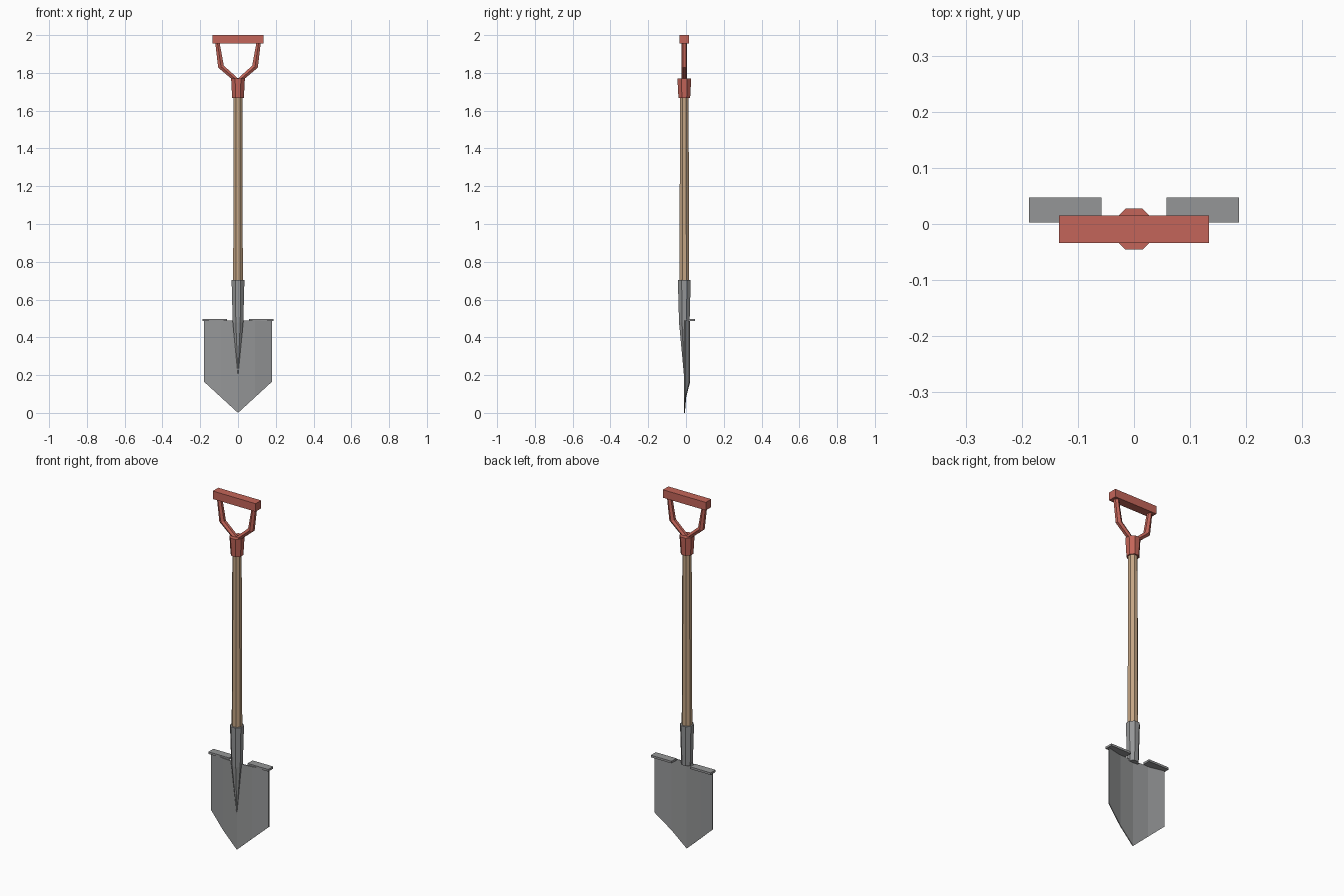
import bpy, bmesh
from math import sin, cos, pi
from mathutils import Vector

cube = bpy.data.objects.get("Cube")
if cube:
    bpy.data.objects.remove(cube)


def material(name, rgb):
    m = bpy.data.materials.new(name)
    m.use_nodes = True
    m.diffuse_color = (*rgb, 1)
    m.node_tree.nodes["Principled BSDF"].inputs["Base Color"].default_value = (*rgb, 1)
    return m


red = material("red paint", (0.55, 0.13, 0.10))
steel = material("grey steel", (0.30, 0.305, 0.31))
wood = material("light wood", (0.55, 0.375, 0.23))
AXIS_Y = -0.009


def loft(name, rings, mat):
    """Skin a closed, capped solid through rings of equal size."""
    bm = bmesh.new()
    loops = [[bm.verts.new(p) for p in ring] for ring in rings]
    n = len(loops[0])
    for a, b in zip(loops, loops[1:]):
        for i in range(n):
            j = (i + 1) % n
            bm.faces.new((a[i], a[j], b[j], b[i]))
    bm.faces.new(loops[0])
    bm.faces.new(loops[-1])
    bmesh.ops.remove_doubles(bm, verts=bm.verts, dist=0.0001)
    bmesh.ops.recalc_face_normals(bm, faces=bm.faces)
    mesh = bpy.data.meshes.new(name)
    bm.to_mesh(mesh)
    bm.free()
    mesh.materials.append(mat)
    obj = bpy.data.objects.new(name, mesh)
    bpy.context.collection.objects.link(obj)
    return obj


def octagon(apothem, z):
    r = apothem / cos(pi / 8)
    angles = [(i + 0.5) * pi / 4 for i in range(8)]
    return [(r * cos(a), AXIS_Y + r * sin(a), z) for a in angles]


def box(name, x, y, z, mat):
    rings = [[(px, y[0], z[0]), (px, y[0], z[1]), (px, y[1], z[1]), (px, y[1], z[0])]
             for px in x]
    return loft(name, rings, mat)


# Shaft and its two sockets
loft("shaft", [octagon(0.026, 0.6), octagon(0.0225, 1.72)], wood)
loft("blade_socket", [octagon(0.028, 0.479), octagon(0.034, 0.703)], steel)
loft("handle_socket", [octagon(0.031, 1.668), octagon(0.0365, 1.77)], red)

# Blade: faceted curve across, pointed at the bottom
blade = []
for k in range(-2, 3):
    t = k / 2
    x, y, low, top = 0.18 * t, -0.011 + 0.028 * t * t, 0.165 * abs(t), 0.49
    blade.append([(x, y, low), (x, y, top), (x, y + 0.005, top), (x, y + 0.005, low)])
loft("blade", blade, steel)

# Tapered rib running from the socket down the blade front
rib_top = [(x, min(y, AXIS_Y), z) for x, y, z in octagon(0.028, 0.48)]
rib_tip = [(x * 0.02, -0.011, 0.2) for x, y, z in rib_top]
loft("blade_rib", [rib_tip, rib_top], steel)

# Foot treads and handle arms, one of each per side
for side, label in ((1, "left"), (-1, "right")):
    box(label + "_tread", (side * 0.058, side * 0.187), (0.003, 0.047),
        (0.486, 0.498), steel)

    # Each stop: centre x, centre z, and the in-plane half width as a vector
    stops = [(0, 1.755, 0, -0.0155), (0.09, 1.833, 0.015, -0.005),
             (0.109, 1.96, 0.0115, 0)]
    rings = []
    for x, z, dx, dz in stops:
        ring = []
        for i in range(6):
            a = pi / 2 + i * pi / 3
            w = cos(a) / cos(pi / 6)
            ring.append(Vector((side * (x + w * dx), AXIS_Y + 0.0155 * sin(a), z + w * dz)))
        rings.append(ring)
    loft(label + "_handle_arm", rings, red)

# Cross grip
box("grip", (-0.134, 0.134), (-0.034, 0.015), (1.955, 2.0), red)
